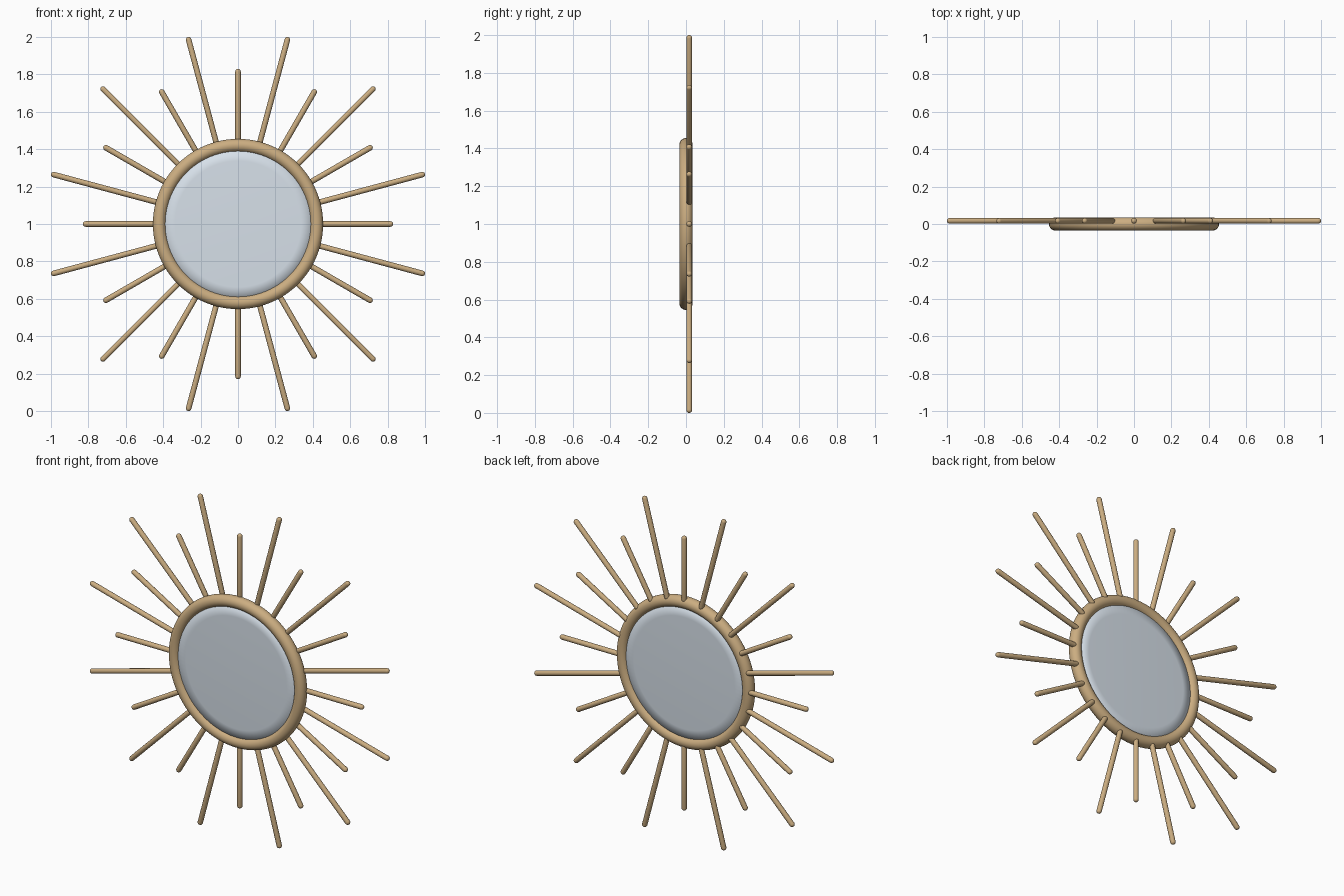
import bpy, math
from mathutils import Matrix, Vector

if "Cube" in bpy.data.objects:
    bpy.data.objects.remove(bpy.data.objects["Cube"])


def material(name, rgb):
    m = bpy.data.materials.new(name)
    m.diffuse_color = (*rgb, 1)
    m.use_nodes = True
    m.node_tree.nodes["Principled BSDF"].inputs["Base Color"].default_value = m.diffuse_color
    return m


BRASS = material("brass", (0.60, 0.42, 0.22))
GLASS = material("mirror_glass", (0.68, 0.75, 0.82))
CENTRE = Vector((0, 0, 1))


def lathe(name, profile, steps, mat, matrix):
    """Revolve (radius, height) points about local z; end points sit on the axis."""
    verts = [(0, 0, profile[0][1])]
    for r, h in profile[1:-1]:
        for i in range(steps):
            a = math.tau * i / steps
            verts.append((r * math.cos(a), r * math.sin(a), h))
    verts.append((0, 0, profile[-1][1]))
    rings, last = len(profile) - 2, len(verts) - 1
    faces = []
    for i in range(steps):
        j = (i + 1) % steps
        faces.append((0, 1 + j, 1 + i))
        for k in range(rings - 1):
            a, b = 1 + k * steps, 1 + (k + 1) * steps
            faces.append((a + i, a + j, b + j, b + i))
        top = 1 + (rings - 1) * steps
        faces.append((top + i, top + j, last))
    mesh = bpy.data.meshes.new(name)
    mesh.from_pydata(verts, [], faces)
    mesh.shade_smooth()
    mesh.materials.append(mat)
    ob = bpy.data.objects.new(name, mesh)
    ob.matrix_world = matrix
    bpy.context.collection.objects.link(ob)
    return ob


def capsule(start, end, rad, n=4):
    """Profile of a rod with rounded ends."""
    arc = [math.pi / 2 * i / n for i in range(n + 1)]
    low = [(rad * math.sin(a), start - rad * math.cos(a)) for a in arc]
    high = [(rad * math.cos(a), end + rad * math.sin(a)) for a in arc]
    return low + high


# Round frame
bpy.ops.mesh.primitive_torus_add(
    major_radius=0.42, minor_radius=0.035, major_segments=96, minor_segments=24,
    location=CENTRE, rotation=(math.pi / 2, 0, 0))
frame = bpy.context.object
frame.name = "frame"
frame.data.materials.append(BRASS)
frame.data.shade_smooth()

# Slightly domed mirror, finished on both sides, rim buried in the frame
R, RIM, DOME = 0.405, 0.016, 0.006
radii = [R * i / 6 for i in range(7)]
back = [(r, -RIM - DOME * (1 - (r / R) ** 2)) for r in radii]
front = [(r, -h) for r, h in reversed(back)]
lathe("mirror", back + front, 96, GLASS,
      Matrix.Translation(CENTRE) @ Matrix.Rotation(math.pi / 2, 4, 'X'))

# Rays: alternating short and long rods fixed behind the frame
for i in range(24):
    tip = 1.02 if i % 2 else 0.815
    kind = "long_ray" if i % 2 else "short_ray"
    turn = Matrix.Rotation(math.radians(15 * i), 4, 'Y')
    lathe(f"{kind}_{i:02d}", capsule(0.445, tip, 0.015), 16, BRASS,
          Matrix.Translation(CENTRE + Vector((0, 0.017, 0))) @ turn)
